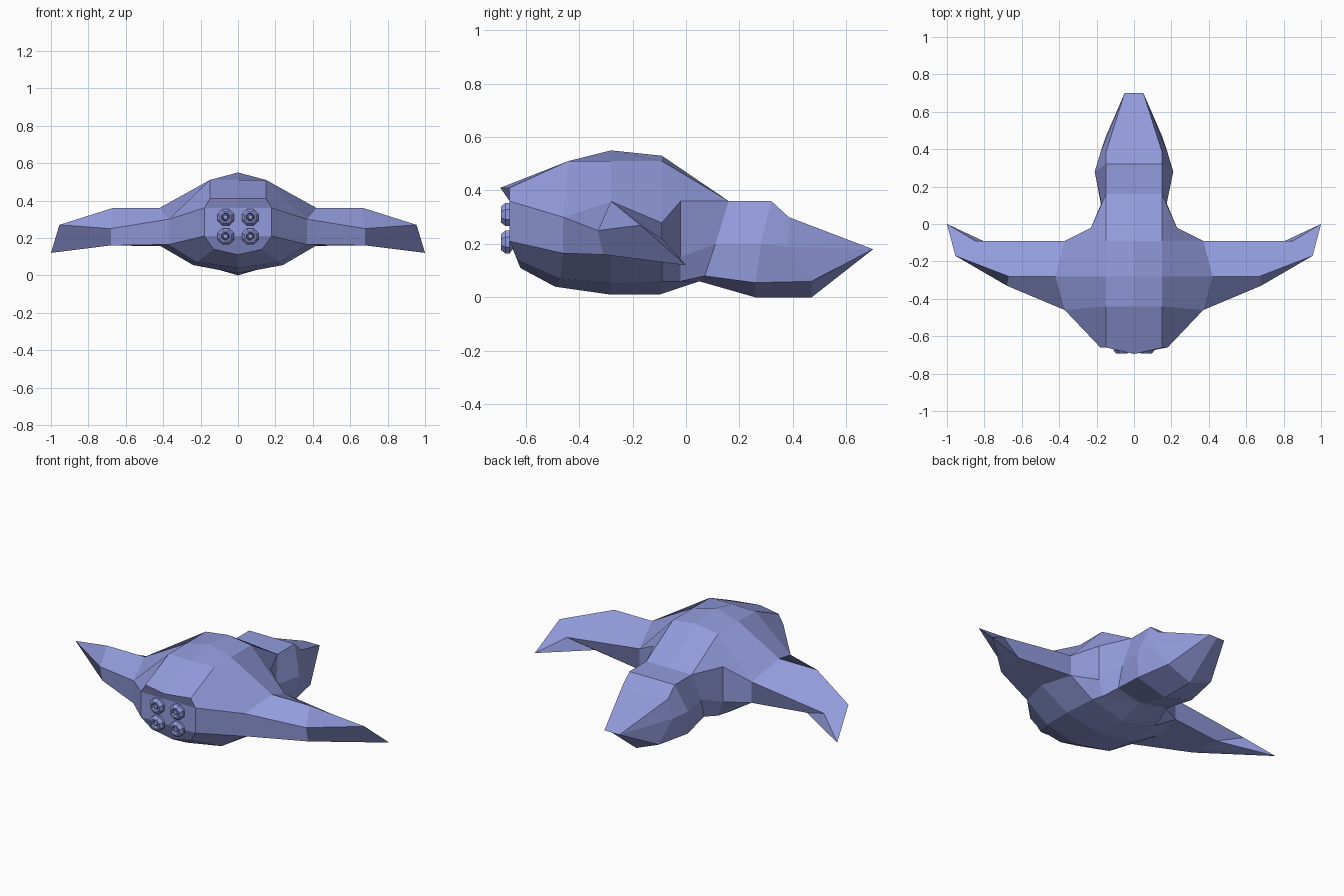
import bpy, bmesh, math

if "Cube" in bpy.data.objects:
    bpy.data.objects.remove(bpy.data.objects["Cube"], do_unlink=True)

hull_blue = bpy.data.materials.new("periwinkle_blue")
hull_blue.use_nodes = True
COLOR = (0.29, 0.33, 0.72, 1)
hull_blue.diffuse_color = COLOR
hull_blue.node_tree.nodes["Principled BSDF"].inputs["Base Color"].default_value = COLOR


def finish(name, bm):
    """Weld, orient and store a flat-shaded mesh."""
    bmesh.ops.remove_doubles(bm, verts=bm.verts, dist=0.0005)
    bmesh.ops.dissolve_degenerate(bm, edges=bm.edges, dist=0.0005)
    bmesh.ops.recalc_face_normals(bm, faces=bm.faces)
    mesh = bpy.data.meshes.new(name)
    bm.to_mesh(mesh)
    bm.free()
    mesh.materials.append(hull_blue)
    obj = bpy.data.objects.new(name, mesh)
    bpy.context.collection.objects.link(obj)
    return obj


def face(bm, points):
    """Face from points, dropping coincident ones."""
    unique = list(dict.fromkeys(points))
    if len(unique) > 2:
        bm.faces.new([bm.verts.new(p) for p in unique])


def both_sides(bm, points):
    face(bm, points)
    face(bm, [(-x, y, z) for x, y, z in reversed(points)])


# Half sections from engine end to beak: top centre, shoulder, upper side,
# lower side, chine, keel
tail = [(0, -.695, .41), (.15, -.66, .41), (.18, -.66, .36), (.18, -.66, .21), (.13, -.63, .14), (0, -.62, .11)]
rear = [(0, -.44, .51), (.15, -.44, .51), (.37, -.46, .30), (.37, -.46, .165), (.22, -.47, .07), (0, -.49, .04)]
middle = [(0, -.28, .55), (.15, -.28, .51), (.42, -.28, .36), (.42, -.28, .16), (.24, -.28, .055), (0, -.28, .01)]
front = [(0, -.09, .53), (.15, -.09, .51), (.37, -.09, .28), (.37, -.09, .155), (.22, -.09, .06), (0, -.1, .01)]
neck_base = [(0, .16, .36), (.15, .16, .36), (.23, -.02, .36), (.23, -.02, .15), (.2, -.02, .06), (0, .05, .06)]
neck = [(0, .16, .36), (.15, .16, .36), (.15, .16, .36), (.175, .11, .2), (.17, .07, .08), (0, .05, .06)]
head = [(0, .32, .36), (.15, .32, .36), (.15, .32, .36), (.21, .28, .2), (.19, .26, .055), (0, .26, 0)]
brow = [(0, .385, .30), (.15, .385, .30), (.15, .385, .30), (.18, .38, .19), (.15, .47, .06), (0, .47, 0)]
beak = [(0, .7, .18)] + [(.05, .7, .18)] * 4 + [(0, .7, .18)]
sections = [tail, rear, middle, front, neck_base, neck, head, brow, beak]

bm = bmesh.new()
for i, (a, b) in enumerate(zip(sections, sections[1:])):
    for k in range(5):
        if k == 2 and i in (1, 2):
            continue  # wing root opening
        both_sides(bm, [a[k], a[k + 1], b[k + 1], b[k]])

# Engine plate and the slanted lip above it
both_sides(bm, [tail[0], tail[1], tail[2], (0, -.66, .36)])
both_sides(bm, [(0, -.66, .36), tail[2], tail[3], (0, -.66, .21)])
both_sides(bm, [(0, -.66, .21), tail[3], tail[4], tail[5]])

# Wings: ridge, trailing top, trailing bottom, underside, leading bottom, leading top
root = [middle[2], rear[2], rear[3], middle[3], front[3], front[2]]
elbow = [(.67, -.28, .36), (.68, -.33, .25), (.68, -.31, .16), (.68, -.26, .16), (.70, -.14, .165), (.85, -.09, .22)]
tip = [(.955, -.17, .27)] * 2 + [(1, 0, .12)] * 4
for a, b in ((root, elbow), (elbow, tip)):
    for k in range(6):
        n = (k + 1) % 6
        both_sides(bm, [a[k], a[n], b[n], b[k]])
finish("hull_and_wings", bm)


# Engine nozzles: octagonal turned profile of (radius, y)
profile = [(.03, -.60), (.03, -.65), (.047, -.66), (.047, -.675), (.033, -.692),
           (.024, -.692), (.018, -.668), (.012, -.685), (0, -.688)]


def nozzle(name, cx, cz):
    bm = bmesh.new()

    def ring(r, y):
        angles = [math.tau * (s + .5) / 8 for s in range(8)]
        return [(cx + r * math.cos(t), y, cz + r * math.sin(t)) for t in angles]

    for lower, upper in zip(profile, profile[1:]):
        a, b = ring(*lower), ring(*upper)
        for s in range(8):
            n = (s + 1) % 8
            face(bm, [a[s], a[n], b[n], b[s]])
    finish(name, bm)


for side, cx in (("left", .066), ("right", -.066)):
    for level, cz in (("upper", .31), ("lower", .207)):
        nozzle(f"{level}_{side}_engine", cx, cz)
